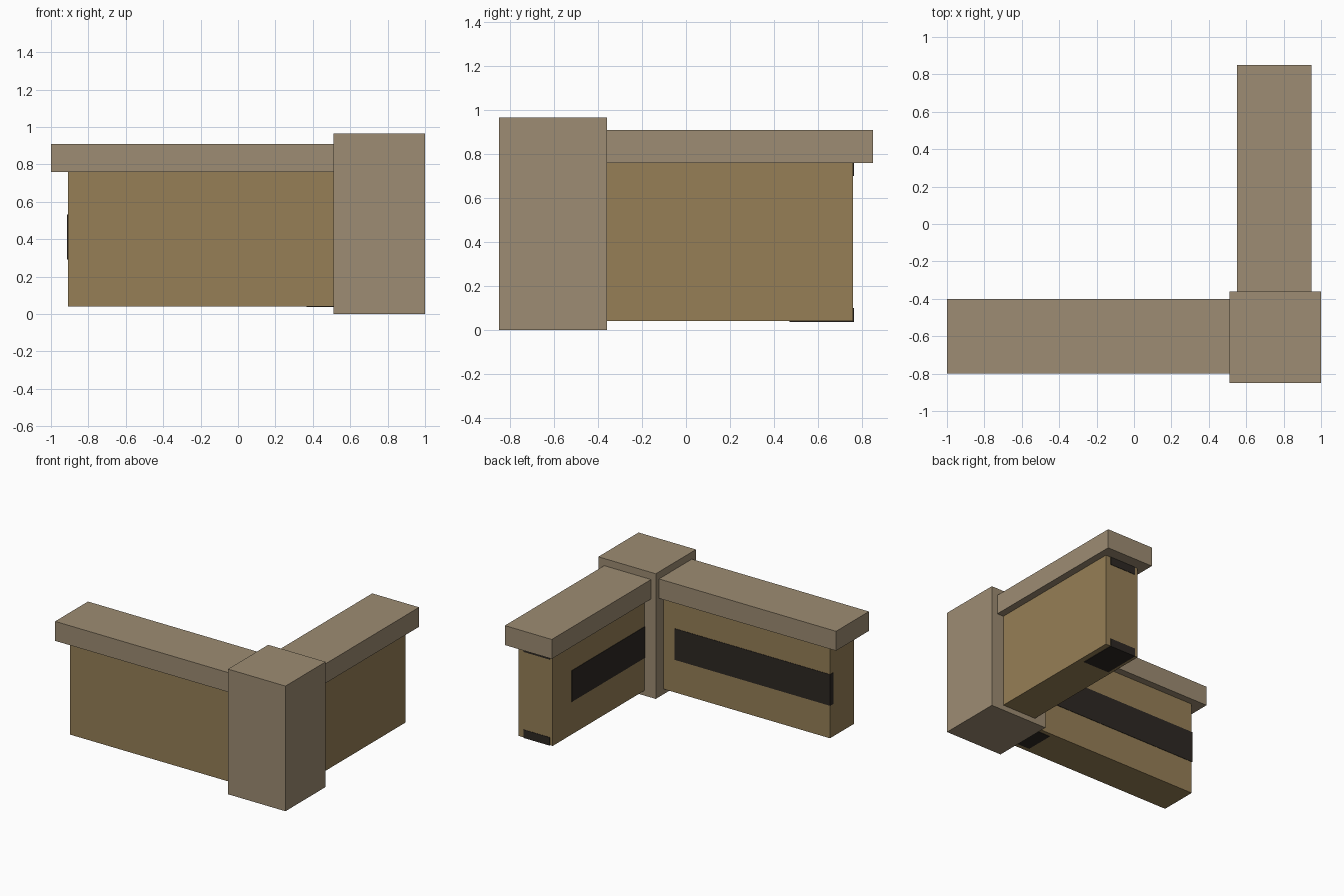
import bpy
import bmesh

if "Cube" in bpy.data.objects:
    bpy.data.objects.remove(bpy.data.objects["Cube"])


def material(name, rgb):
    def lin(c):
        c /= 255
        return c / 12.92 if c <= 0.04045 else ((c + 0.055) / 1.055) ** 2.4
    m = bpy.data.materials.new(name)
    m.diffuse_color = (*[lin(c) for c in rgb], 1)
    m.use_nodes = True
    m.node_tree.nodes["Principled BSDF"].inputs["Base Color"].default_value = m.diffuse_color
    return m


STONE = material("pale_stone", (157, 140, 115))
WOOD = material("tan_wall", (150, 127, 86))
DARK = material("dark_paint", (45, 40, 35))


def box(name, lo, hi, mat):
    """Axis-aligned box between two corners."""
    bm = bmesh.new()
    bmesh.ops.create_cube(bm, size=1)
    for v in bm.verts:
        v.co = [(lo[i] + hi[i]) / 2 + v.co[i] * (hi[i] - lo[i]) for i in range(3)]
    me = bpy.data.meshes.new(name)
    bm.to_mesh(me)
    bm.free()
    me.materials.append(mat)
    ob = bpy.data.objects.new(name, me)
    bpy.context.collection.objects.link(ob)
    return ob


# Corner post
box("corner_post", (0.51, -0.85, 0), (1.0, -0.36, 0.965), STONE)

# Walls
box("front_wall", (-0.91, -0.745, 0.04), (0.65, -0.455, 0.76), WOOD)
box("side_wall", (0.605, -0.80, 0.04), (0.895, 0.76, 0.76), WOOD)

# Overhanging wall caps
box("front_cap", (-1.0, -0.80, 0.76), (0.70, -0.40, 0.91), STONE)
box("side_cap", (0.55, -0.70, 0.76), (0.95, 0.85, 0.91), STONE)

# Dark painted bands on the inner wall faces
T = 0.003
box("front_wall_band", (-0.91 - T, -0.455, 0.292), (0.415, -0.455 + T, 0.533), DARK)
box("front_wall_band_end", (-0.91 - T, -0.492, 0.292), (-0.91, -0.455 + T, 0.533), DARK)
box("side_wall_band", (0.605 - T, -0.37, 0.292), (0.605, 0.53, 0.533), DARK)

# Dark patches at the side wall end and on the wall undersides
box("end_patch_low", (0.63, 0.76, 0.04 - T), (0.853, 0.76 + T, 0.10), DARK)
box("end_patch_high", (0.63, 0.76, 0.70), (0.853, 0.76 + T, 0.76), DARK)
box("side_under_patch", (0.63, 0.47, 0.04 - T), (0.853, 0.76 + T, 0.04), DARK)
box("front_under_patch", (0.365, -0.71, 0.04 - T), (0.60, -0.485, 0.04), DARK)
